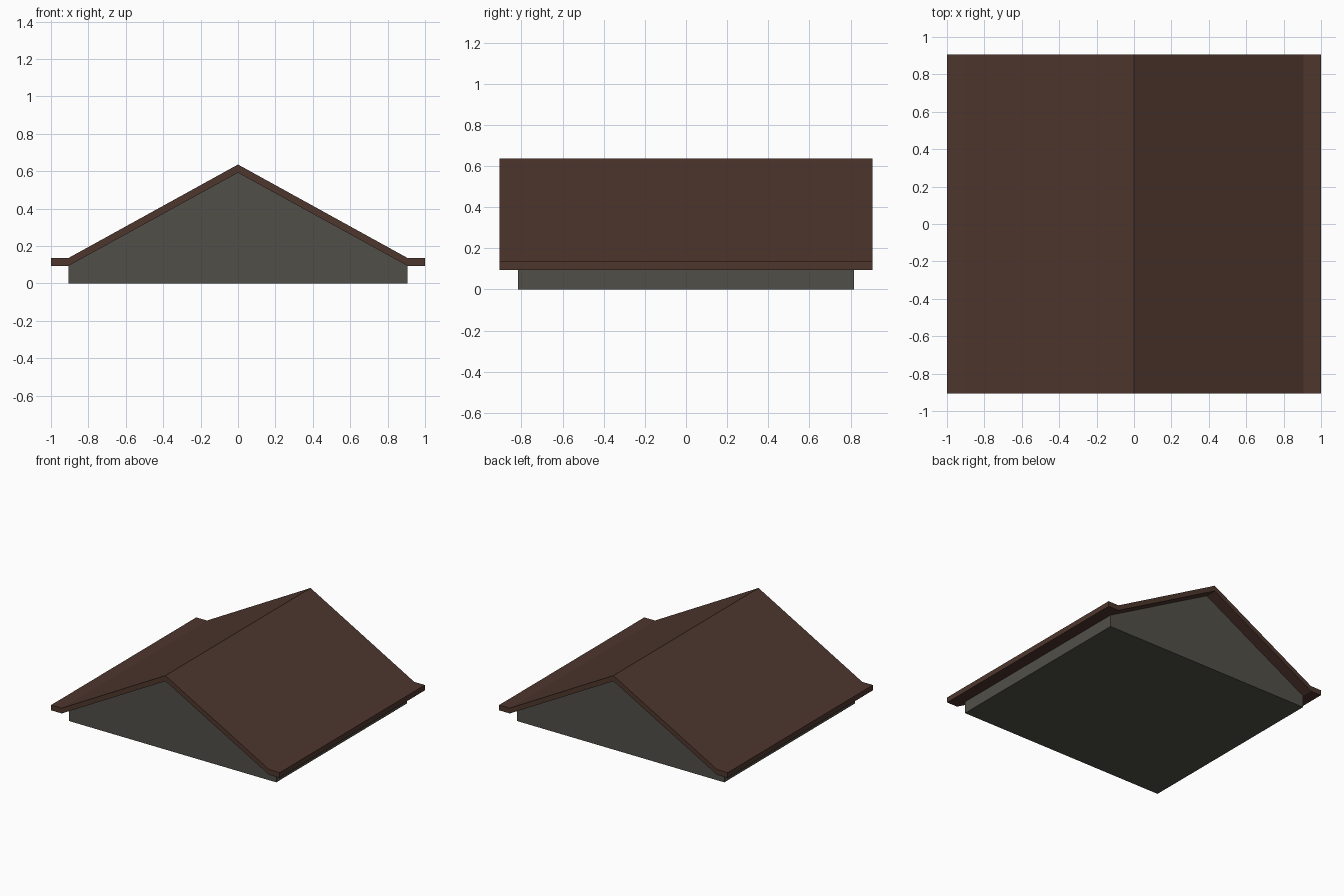
import bpy, bmesh

if "Cube" in bpy.data.objects:
    bpy.data.objects.remove(bpy.data.objects["Cube"])


def material(name, rgb):
    m = bpy.data.materials.new(name)
    m.diffuse_color = (*rgb, 1.0)
    m.use_nodes = True
    m.node_tree.nodes["Principled BSDF"].inputs["Base Color"].default_value = m.diffuse_color
    return m


def mirrored(half):
    # half runs from the ridge (x = 0) outwards; returns the full left-to-right line
    return [(-x, z) for x, z in reversed(half) if x > 0] + half


def extrude_profile(name, profile, half_depth, mat):
    # closed x-z outline pulled from front to back
    bm = bmesh.new()
    face = bm.faces.new([bm.verts.new((x, -half_depth, z)) for x, z in profile])
    new = bmesh.ops.extrude_face_region(bm, geom=[face])["geom"]
    verts = [g for g in new if isinstance(g, bmesh.types.BMVert)]
    bmesh.ops.translate(bm, verts=verts, vec=(0, 2 * half_depth, 0))
    bmesh.ops.recalc_face_normals(bm, faces=bm.faces)
    mesh = bpy.data.meshes.new(name)
    bm.to_mesh(mesh)
    bm.free()
    mesh.materials.append(mat)
    obj = bpy.data.objects.new(name, mesh)
    bpy.context.collection.objects.link(obj)
    return obj


brown = material("dark brown roof", (0.076, 0.037, 0.027))
grey = material("warm grey wall", (0.082, 0.078, 0.064))

WALL_X, EAVE_Z = 0.907, 0.094

# gable body: low side walls with triangular ends under the roof
underside = [(0, 0.592), (WALL_X, EAVE_Z)]
extrude_profile("gable_walls", mirrored(underside) + [(WALL_X, 0), (-WALL_X, 0)], 0.817, grey)

# roof sheet: two slopes with flat eaves, overhanging the gable ends
top = mirrored([(0, 0.636), (WALL_X, 0.136), (1.0, 0.136)])
bottom = mirrored(underside + [(1.0, EAVE_Z)])
extrude_profile("roof", top + bottom[::-1], 0.907, brown)
